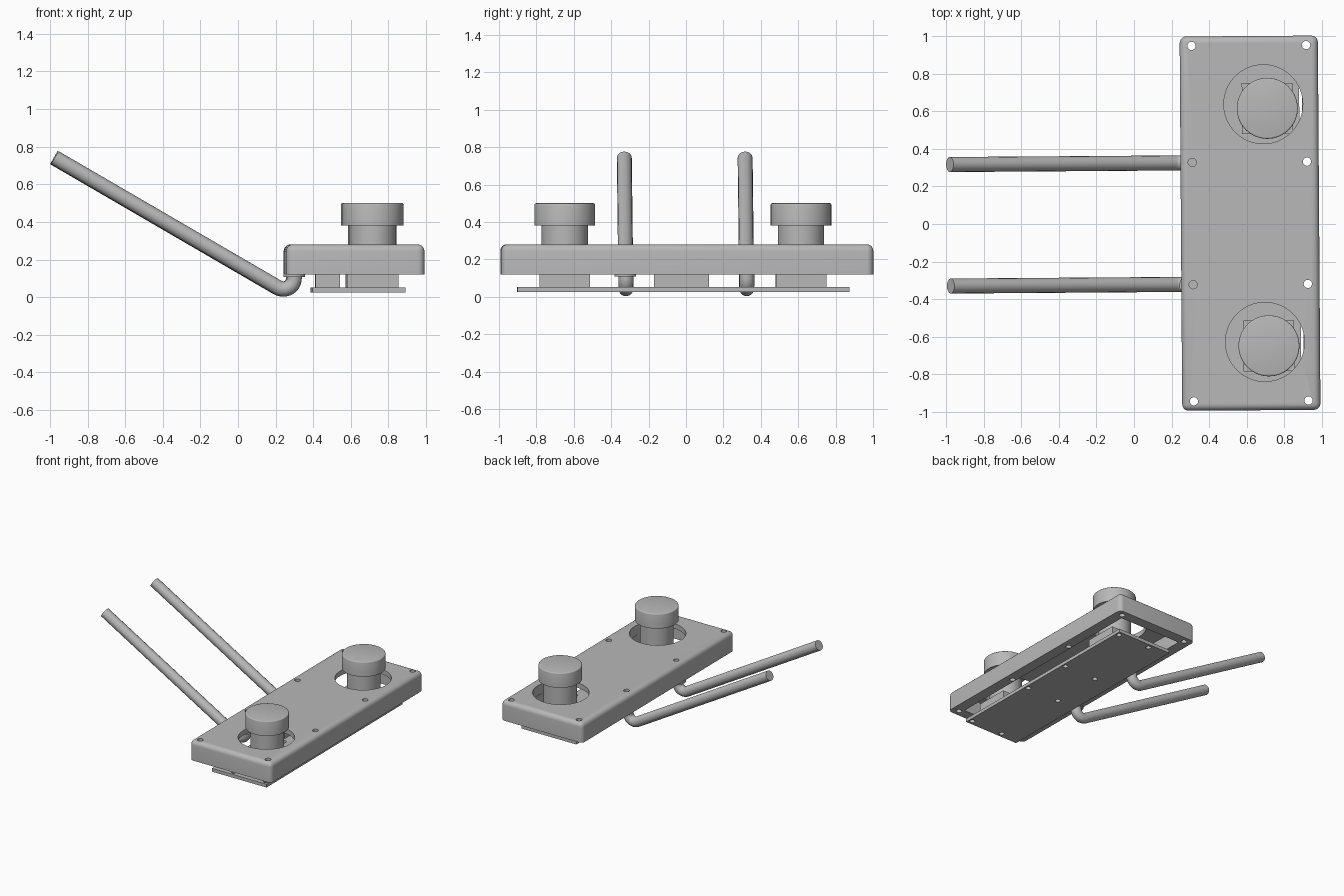
import bpy, bmesh, math
from mathutils import Matrix, Vector

cube = bpy.data.objects.get("Cube")
if cube:
    bpy.data.objects.remove(cube, do_unlink=True)

grey = bpy.data.materials.new("plain_grey")
grey.use_nodes = True
GREY = (0.48, 0.48, 0.48, 1)
grey.diffuse_color = GREY
grey.node_tree.nodes["Principled BSDF"].inputs["Base Color"].default_value = GREY

parts = []


def activate(obj):
    bpy.ops.object.select_all(action="DESELECT")
    obj.select_set(True)
    bpy.context.view_layer.objects.active = obj


def finish(name, bm, keep=True):
    mesh = bpy.data.meshes.new(name)
    bm.to_mesh(mesh)
    bm.free()
    obj = bpy.data.objects.new(name, mesh)
    bpy.context.collection.objects.link(obj)
    if keep:
        mesh.materials.append(grey)
        parts.append(obj)
    return obj


def box(name, x, y, z0, z1, wide, long, fillet=0, keep=True):
    bm = bmesh.new()
    place = Matrix.Translation((x, y, (z0 + z1) / 2)) @ Matrix.Diagonal((wide, long, z1 - z0, 1))
    bmesh.ops.create_cube(bm, size=1, matrix=place)
    if fillet:
        # Round every edge that does not lie on the bottom
        edges = [e for e in bm.edges if max(v.co.z for v in e.verts) > z1 - 0.001]
        bmesh.ops.bevel(bm, geom=edges, offset=fillet, segments=5, profile=0.5, affect="EDGES")
    return finish(name, bm, keep)


def cylinder(name, x, y, z0, z1, radius, sides=64, fillet=0, keep=True):
    bm = bmesh.new()
    bmesh.ops.create_cone(bm, cap_ends=True, segments=sides, radius1=radius, radius2=radius,
                          depth=z1 - z0, matrix=Matrix.Translation((x, y, (z0 + z1) / 2)))
    if fillet:
        rim = [e for e in bm.edges if min(v.co.z for v in e.verts) > z1 - 0.001]
        bmesh.ops.bevel(bm, geom=rim, offset=fillet, segments=3, profile=0.5, affect="EDGES")
    return finish(name, bm, keep)


def cut(target, cutter):
    cutter.hide_render = True
    mod = target.modifiers.new("cut", "BOOLEAN")
    mod.operation = "DIFFERENCE"
    mod.solver = "EXACT"
    mod.object = cutter
    activate(target)
    bpy.ops.object.modifier_apply(modifier=mod.name)
    bpy.data.objects.remove(cutter, do_unlink=True)


# Housing: rounded open-bottomed shell with button openings and screw holes
MID = 0.617
housing = box("housing", MID, 0, 0.12, 0.28, 0.735, 1.99, fillet=0.035)
cut(housing, box("cavity", MID, 0, 0.05, 0.24, 0.56, 1.82, keep=False))
for side in (-1, 1):
    cut(housing, cylinder("opening", 0.692, side * 0.632, 0.2, 0.4, 0.21, keep=False))
    for dx in (-0.305, 0.305):
        for y in (0.325, 0.945):
            cut(housing, cylinder("screw_hole", MID + dx, side * y, 0, 0.4, 0.022, 20, keep=False))

# Circuit board with two rows of mounting holes
board = box("board", 0.637, -0.02, 0.025, 0.052, 0.492, 1.775)
for x in (0.565, 0.855):
    for y in (0.83, 0.21, -0.22, -0.87):
        cut(board, cylinder("board_hole", x, y, 0, 0.1, 0.02, 20, keep=False))

# Connector block between the switches
box("connector", 0.475, -0.027, 0.052, 0.16, 0.13, 0.295)

# Push buttons: square base, round stem and wide cap
for label, y in (("front", -0.653), ("back", 0.61)):
    box(label + "_switch_base", 0.713, y, 0.052, 0.14, 0.27, 0.27)
    cylinder(label + "_button_stem", 0.713, y, 0.14, 0.385, 0.124)
    cylinder(label + "_button_cap", 0.713, y, 0.38, 0.5, 0.162, fillet=0.008)

# Bent rods rising from the underside and sweeping out to the right
BEND = Vector((0.24, 0, 0.1))
path = [Vector((-0.977, 0, 0.742))]
for i in range(13):
    a = math.radians(240 + 10 * i)
    path.append(BEND + Vector((math.cos(a), 0, math.sin(a))) * 0.057)
path.append(Vector((0.297, 0, 0.22)))
for label, y in (("front", -0.323), ("back", 0.323)):
    curve = bpy.data.curves.new(label + "_rod", "CURVE")
    curve.dimensions = "3D"
    curve.bevel_depth = 0.04
    curve.bevel_resolution = 6
    curve.use_fill_caps = True
    spline = curve.splines.new("POLY")
    spline.points.add(len(path) - 1)
    for point, co in zip(spline.points, path):
        point.co = (co.x, y, co.z, 1)
    rod = bpy.data.objects.new(label + "_rod", curve)
    bpy.context.collection.objects.link(rod)
    activate(rod)
    bpy.ops.object.convert(target="MESH")
    rod = bpy.context.view_layer.objects.active
    rod.data.materials.clear()
    rod.data.materials.append(grey)
    parts.append(rod)

# Thin collar where the front rod enters the housing
cylinder("rod_collar", 0.297, -0.327, 0.108, 0.125, 0.058, 32)

# The whole assembly sits very slightly turned
turn = Matrix.Rotation(0.007, 4, "Z")
for obj in parts:
    obj.data.transform(turn)
    activate(obj)
    bpy.ops.object.shade_smooth_by_angle(angle=math.radians(35))
